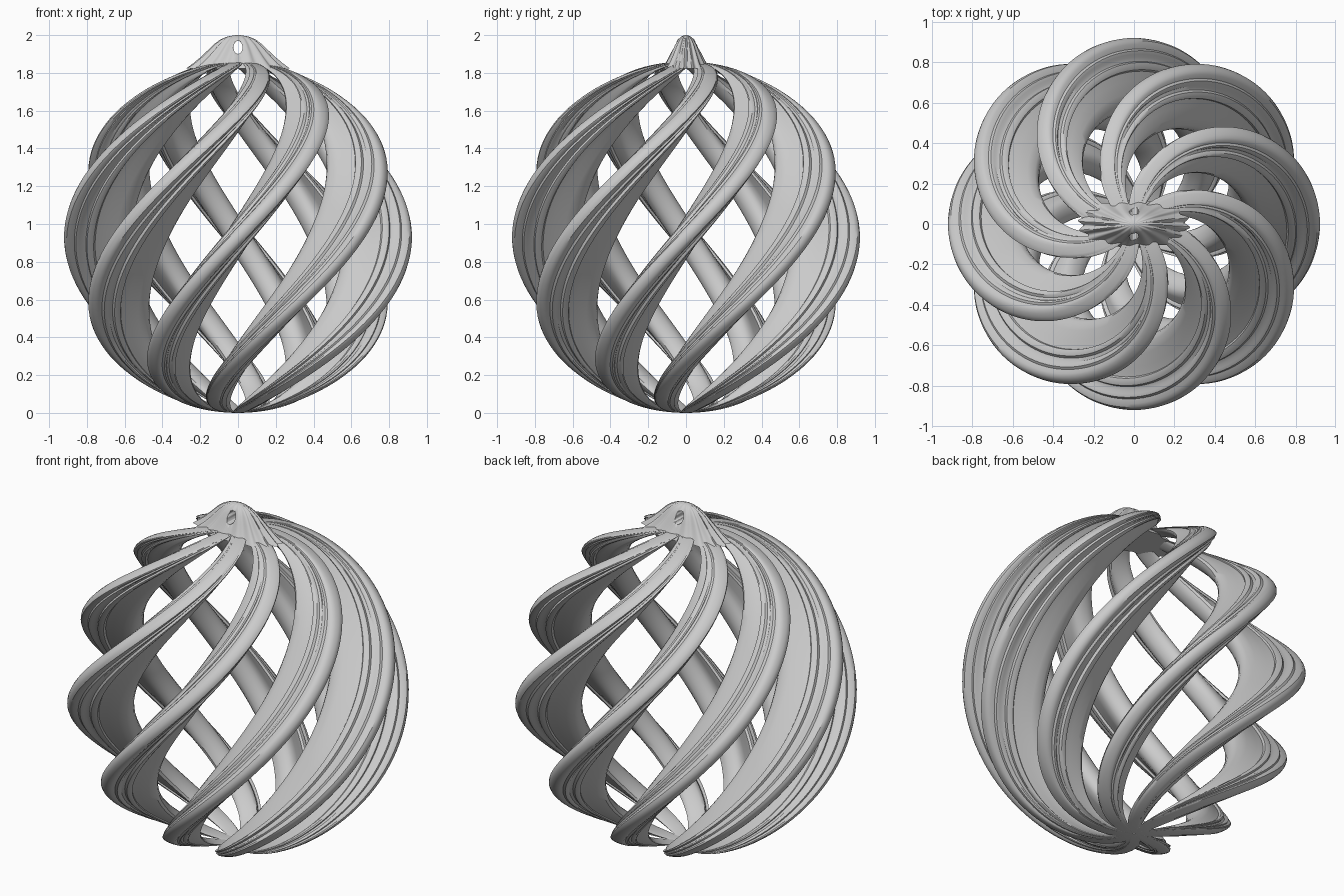
import bpy, bmesh, math
from mathutils import Matrix

old = bpy.data.objects.get("Cube")
if old:
    bpy.data.objects.remove(old, do_unlink=True)

RIBS, STEPS, HALF_HEIGHT = 8, 80, 0.93

grey = bpy.data.materials.new("plain grey")
grey.use_nodes = True
grey.diffuse_color = (0.6, 0.6, 0.6, 1)
grey.node_tree.nodes["Principled BSDF"].inputs["Base Color"].default_value = (0.6, 0.6, 0.6, 1)


def finish(bm, name):
    """Turn a bmesh into a smooth shaded object with crisp moulding edges."""
    bmesh.ops.recalc_face_normals(bm, faces=bm.faces)
    mesh = bpy.data.meshes.new(name)
    bm.to_mesh(mesh)
    bm.free()
    mesh.materials.append(grey)
    obj = bpy.data.objects.new(name, mesh)
    bpy.context.collection.objects.link(obj)
    bpy.ops.object.select_all(action='DESELECT')
    obj.select_set(True)
    bpy.context.view_layer.objects.active = obj
    bpy.ops.object.shade_smooth_by_angle(angle=math.radians(35))
    return obj


def loft(bm, rings):
    """Skin a list of closed rings and cap both ends."""
    loops = [[bm.verts.new(p) for p in ring] for ring in rings]
    for low, high in zip(loops, loops[1:]):
        for i in range(len(low)):
            j = (i + 1) % len(low)
            bm.faces.new((low[i], low[j], high[j], high[i]))
    bm.faces.new(loops[0])
    bm.faces.new(loops[-1])


# Moulded rib section: (distance from axis, half width), inner edge to outer tip
half = [(.56, 0), (.565, .035), (.58, .062), (.605, .078), (.65, .08),
        (.71, .072), (.755, .068), (.762, .082), (.78, .086), (.798, .08),
        (.804, .062), (.825, .058), (.84, .066), (.857, .066), (.866, .052),
        (.89, .053), (.907, .045), (.917, .026), (.921, 0)]
section = half + [(r, -t) for r, t in half[-2:0:-1]]


def rib_ring(phi):
    """Section scaled by the sphere radius and turned by its latitude.
    The width shrinks more slowly, so the ribs fuse at the poles."""
    turn = Matrix.Rotation(phi - math.pi / 2, 2)
    c, s = turn[0][0], turn[1][0]
    k = math.sin(phi)
    w = k ** 0.4
    z = HALF_HEIGHT * (1 - math.cos(phi))
    return [(r * k * c - t * w * s, r * k * s + t * w * c, z) for r, t in section]


# Spiral ribs meeting at both poles
bm = bmesh.new()
first, last = 0.01, math.pi - 0.01
loft(bm, [rib_ring(first + (last - first) * i / STEPS) for i in range(STEPS + 1)])
rib = finish(bm, "spiral_rib_1")
for n in range(1, RIBS):
    copy = bpy.data.objects.new(f"spiral_rib_{n + 1}", rib.data)
    copy.rotation_euler.z = n * math.tau / RIBS
    bpy.context.collection.objects.link(copy)

# Flattened, swirled and fluted hanging cap
cap_profile = [(.28, 1.822), (.24, 1.85), (.2, 1.883), (.165, 1.916),
               (.13, 1.95), (.095, 1.976), (.055, 1.993), (.012, 2.0)]
SIDES = 128
bm = bmesh.new()
rings = []
for r, z in cap_profile:
    ring = []
    for i in range(SIDES):
        a = math.tau * i / SIDES
        flute = r * (1 - 0.05 * (1 - math.cos(16 * a + 8 * r)))
        ring.append((flute * math.cos(a), 0.46 * flute * math.sin(a), z))
    rings.append(ring)
loft(bm, rings)
cap = finish(bm, "hanging_cap")

# Oval hole for the cord
bm = bmesh.new()
bmesh.ops.create_cone(bm, cap_ends=True, segments=24, radius1=1, radius2=1, depth=1,
                      matrix=Matrix.Translation((0, 0, 1.935))
                      @ Matrix.Diagonal((.024, 1, .034, 1))
                      @ Matrix.Rotation(math.pi / 2, 4, 'X'))
cutter = finish(bm, "cord_hole_cutter")
cutter.hide_render = True
cut = cap.modifiers.new("cord_hole", 'BOOLEAN')
cut.operation = 'DIFFERENCE'
cut.solver = 'EXACT'
cut.object = cutter
bpy.context.view_layer.objects.active = cap
bpy.ops.object.modifier_apply(modifier=cut.name)
bpy.data.objects.remove(cutter, do_unlink=True)
